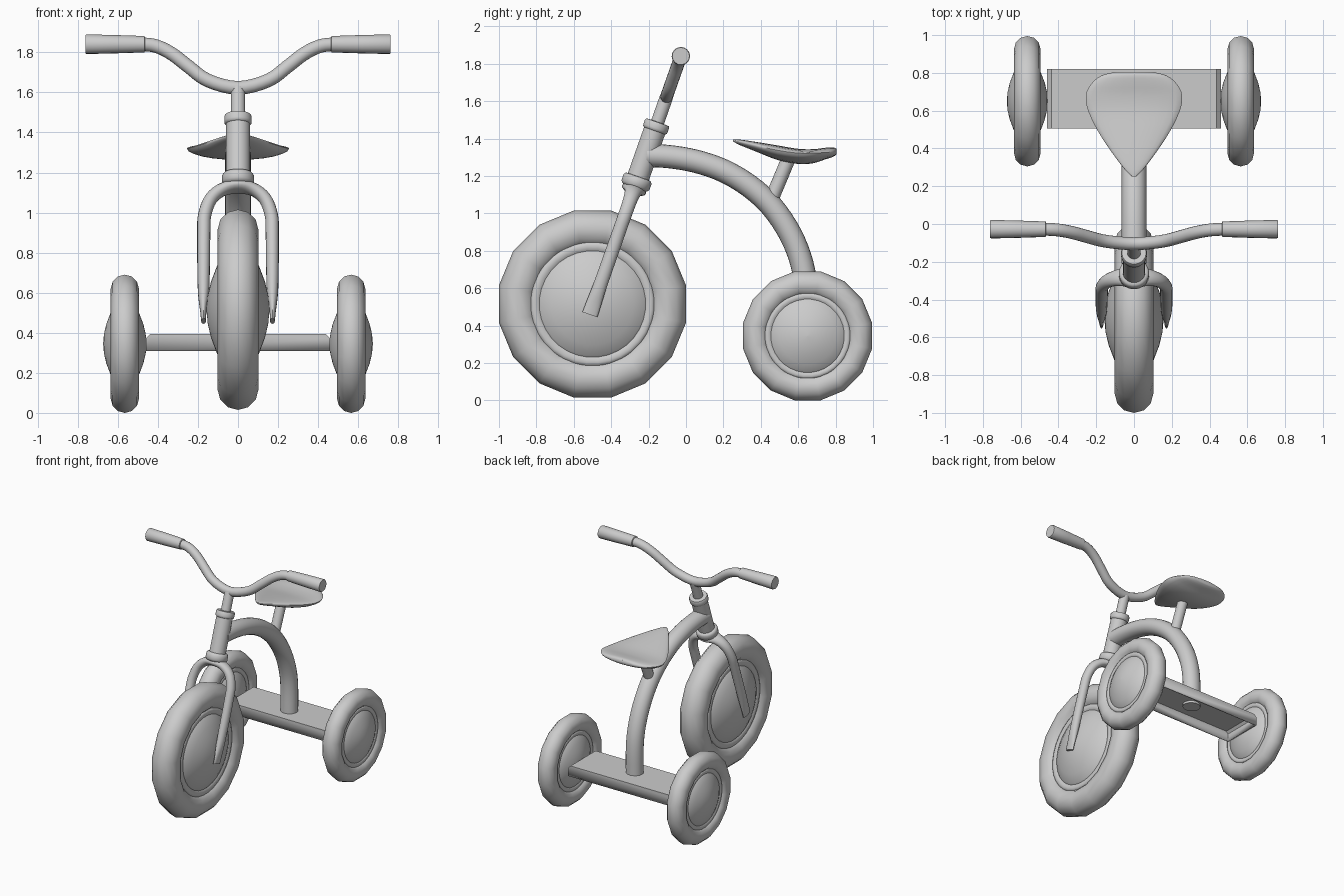
import bpy, bmesh, math
from mathutils import Vector, Matrix

if "Cube" in bpy.data.objects:
    bpy.data.objects.remove(bpy.data.objects["Cube"])


def finish(name, bm, matrix=Matrix(), angle=50):
    bmesh.ops.remove_doubles(bm, verts=bm.verts, dist=0.0004)
    bmesh.ops.recalc_face_normals(bm, faces=bm.faces)
    me = bpy.data.meshes.new(name)
    bm.to_mesh(me)
    bm.free()
    ob = bpy.data.objects.new(name, me)
    bpy.context.collection.objects.link(ob)
    ob.matrix_world = matrix
    bpy.ops.object.select_all(action='DESELECT')
    bpy.context.view_layer.objects.active = ob
    ob.select_set(True)
    bpy.ops.object.shade_smooth_by_angle(angle=math.radians(angle))
    return ob


def loft(name, rings, matrix=Matrix(), closed=False, angle=50):
    """Skin a list of equal-length closed rings; cap the ends unless closed."""
    bm = bmesh.new()
    vs = [[bm.verts.new(p) for p in r] for r in rings]
    n = len(vs[0])
    for i in range(len(vs) if closed else len(vs) - 1):
        a, b = vs[i], vs[(i + 1) % len(vs)]
        for j in range(n):
            k = (j + 1) % n
            bm.faces.new((a[j], a[k], b[k], b[j]))
    if not closed:
        bm.faces.new(vs[0])
        bm.faces.new(vs[-1])
    return finish(name, bm, matrix, angle)


def lathe(name, profile, steps, matrix, closed=False, angle=50):
    """Revolve (radius, height) points about local z."""
    rings = []
    for r, h in profile:
        r = max(r, 0.002)
        rings.append([(r * math.cos(t), r * math.sin(t), h) for t in
                      (2 * math.pi * (i + .5) / steps for i in range(steps))])
    return loft(name, rings, matrix, closed, angle)


def smooth(rows, sub=4):
    """Catmull-Rom through rows of numbers."""
    rows = [Vector(r) for r in rows]
    out = []
    for i in range(len(rows) - 1):
        p1, p2 = rows[i], rows[i + 1]
        p0 = rows[i - 1] if i else p1 * 2 - p2
        p3 = rows[i + 2] if i + 2 < len(rows) else p2 * 2 - p1
        for s in range(sub):
            t = s / sub
            out.append(0.5 * (2 * p1 + (p2 - p0) * t + (2 * p0 - 5 * p1 + 4 * p2 - p3) * t * t
                              + (3 * p1 - p0 - 3 * p2 + p3) * t ** 3))
    return out + [rows[-1]]


def sweep(name, rows, to3d, side, matrix=Matrix(), n=16):
    """Sweep an ellipse along planar rows (u, v, in-plane radius, side radius)."""
    side = Vector(side)
    pts = [Vector(to3d(r[0], r[1])) for r in rows]
    rings = []
    for i, p in enumerate(pts):
        d = (pts[min(i + 1, len(pts) - 1)] - pts[max(i - 1, 0)]).normalized()
        nrm = d.cross(side).normalized()
        rings.append([p + nrm * rows[i][2] * math.cos(a) + side * rows[i][3] * math.sin(a)
                      for a in (2 * math.pi * j / n for j in range(n))])
    return loft(name, rings, matrix)


def mirrored(half):
    """Mirror a half path that ends on the centre line."""
    return half + [(-r[0],) + tuple(r[1:]) for r in half[-2::-1]]


# Wheels: sixteen-sided tyre with a domed disc, rear pair is a smaller copy
def wheel(name, centre, k):
    m = Matrix.Translation(centre) @ Matrix.Rotation(math.pi / 2, 4, 'Y') @ Matrix.Scale(k, 4)
    tyre = [(.407 + .103 * math.cos(a), .102 * math.sin(a))
            for a in (2 * math.pi * i / 12 for i in range(12))]
    lathe(name + "_tyre", tyre, 16, m, closed=True, angle=80)
    half = [(0, .157), (.07, .151), (.14, .135), (.22, .105), (.275, .075), (.285, .066),
            (.295, .072), (.315, .075), (.33, .068), (.345, .03)]
    disc = half + [(r, -h) for r, h in half[::-1]]
    lathe(name + "_disc", disc, 32, m)


wheel("front_wheel", (0, -.5, .515), 1)
for tag, sx in (("left", -1), ("right", 1)):
    wheel("rear_wheel_" + tag, (sx * .565, .65, .345), .69)

# Steering parts share one tilted frame: local z runs up the steering axis
steer = Matrix.Translation((0, -.51, .47)) @ Matrix.Rotation(-math.atan(.352), 4, 'X')
xz = lambda u, v: (u, 0, v)

# Fork
fork = mirrored([(-.172, -.012, .012, .042), (-.173, .04, .016, .041), (-.172, .16, .029, .037),
                 (-.171, .45, .033, .036), (-.166, .55, .033, .036), (-.135, .635, .033, .038),
                 (-.075, .685, .032, .047), (0, .698, .03, .068)])
sweep("fork", smooth(fork), xz, (0, 1, 0), steer)

# Head tube with collars, and stem
head = [(.055, .70), (.072, .712), (.08, .722), (.08, .755), (.072, .768), (.06, .77),
        (.06, 1.03), (.067, 1.034), (.069, 1.045), (.069, 1.068), (.064, 1.078), (.036, 1.08),
        (.036, 1.22)]
lathe("head_tube", head, 24, steer)

# Handlebar and grips
bar = mirrored([(-.70, 1.453), (-.50, 1.453), (-.41, 1.443), (-.33, 1.402), (-.25, 1.337),
                (-.15, 1.261), (0, 1.222)])
sweep("handlebar", [(*p, .034, .034) for p in smooth(bar)], xz, (0, 1, 0), steer)
for tag, sx in (("left", -1), ("right", 1)):
    grip = [(sx * x, 1.453, r, r) for x, r in
            ((.465, .036), (.468, .041), (.50, .042), (.62, .046), (.755, .049), (.762, .046))]
    sweep("grip_" + tag, grip, xz, (0, 1, 0), steer)

# Curved frame tube and seat post
yz = lambda u, v: (0, u, v)
frame = [(-.21, 1.31), (-.09, 1.303), (.05, 1.279), (.2, 1.228), (.34, 1.145), (.46, 1.035),
         (.56, .885), (.62, .73), (.642, .58), (.642, .37)]
sweep("frame_tube", [(*p, .062, .065) for p in smooth(frame)], yz, (1, 0, 0), n=20)
sweep("seat_post", [(.455, 1.07, .038, .038), (.56, 1.32, .038, .038)], yz, (1, 0, 0))

# Seat: lens-shaped sections (y, half width, edge z, top z, bottom z)
stations = smooth([(.252, .012, 1.39, 1.396, 1.384), (.29, .05, 1.383, 1.394, 1.364),
                   (.38, .118, 1.362, 1.381, 1.328), (.49, .19, 1.337, 1.363, 1.285),
                   (.60, .243, 1.322, 1.345, 1.264), (.68, .255, 1.322, 1.343, 1.268),
                   (.74, .228, 1.325, 1.35, 1.287), (.785, .175, 1.328, 1.353, 1.302),
                   (.805, .10, 1.33, 1.345, 1.315)], 3)
seat = []
for y, w, e, t, b in stations:
    ring = []
    for i in range(24):
        a = 2 * math.pi * i / 24
        s = math.sin(a)
        ring.append((w * math.cos(a), y, e + (t - e if s > 0 else e - b) * s))
    seat.append(ring)
loft("seat", seat, angle=60)

# Rear axle beam: pressed channel, open underneath, chamfered top ends
bm = bmesh.new()
bmesh.ops.create_cube(bm, size=1, matrix=Matrix.Translation((0, .6625, .3525))
                      @ Matrix.Diagonal((.92, .315, .085, 1)))
bmesh.ops.delete(bm, geom=[min(bm.faces, key=lambda f: f.calc_center_median().z)],
                 context='FACES_ONLY')
ends = [e for e in bm.edges if all(v.co.z > .36 for v in e.verts)
        and abs(e.verts[0].co.x - e.verts[1].co.x) < .01]
bmesh.ops.bevel(bm, geom=ends, offset=.022, segments=1, affect='EDGES')
beam = finish("rear_beam", bm, angle=20)
mod = beam.modifiers.new("thickness", 'SOLIDIFY')
mod.thickness = .012
mod.offset = -1
